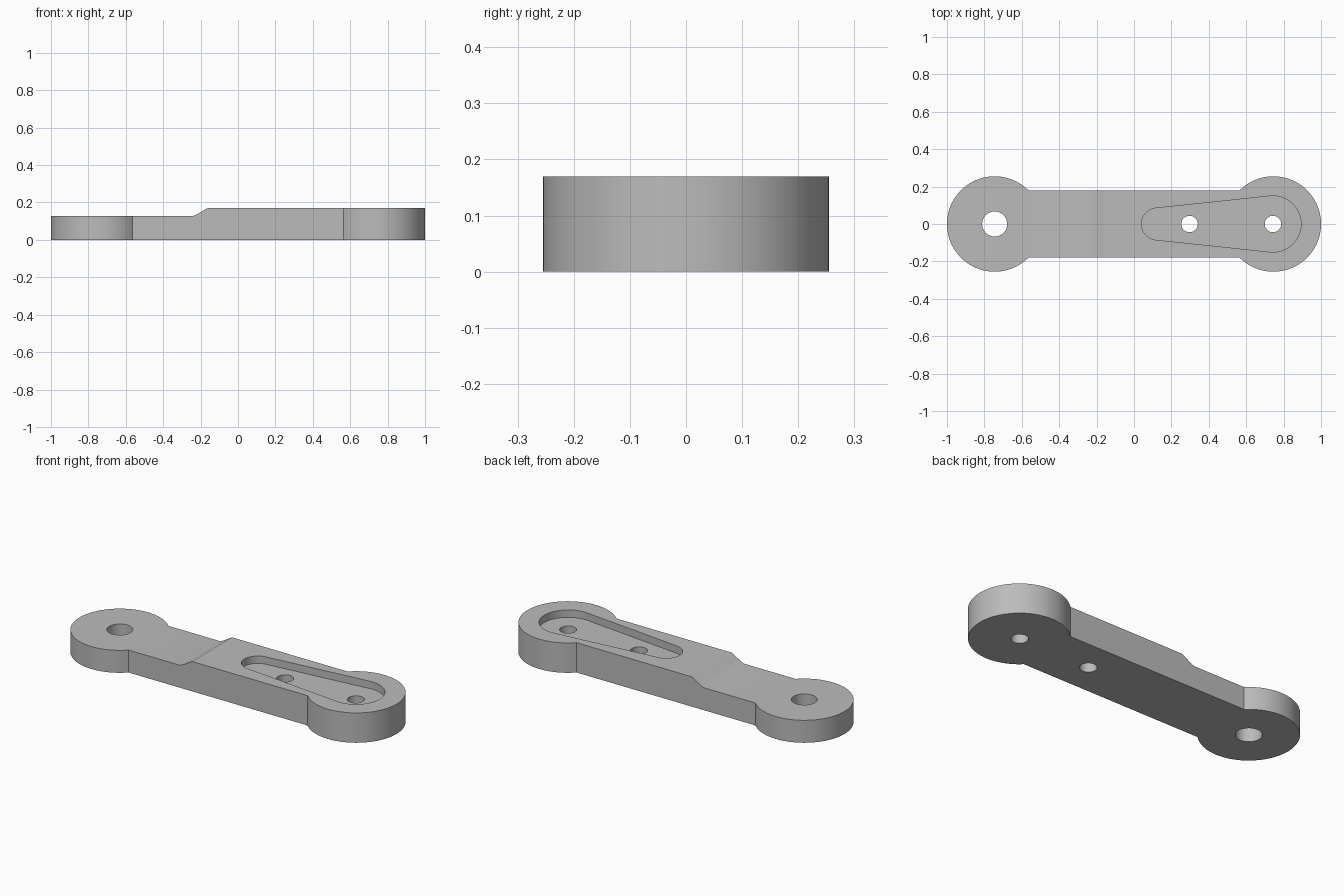
import bpy
import bmesh
from math import asin, cos, sin, pi, radians
from mathutils import Vector

if "Cube" in bpy.data.objects:
    bpy.data.objects.remove(bpy.data.objects["Cube"])

END_X, END_R, BAR_W = 0.745, 0.255, 0.18
LOW, TOP = 0.128, 0.17
STEPS = 64


def arc(cx, r, a0, a1, n=STEPS):
    angles = [a0 + (a1 - a0) * i / n for i in range(n + 1)]
    return [(cx + r * cos(a), r * sin(a)) for a in angles]


def prism(name, points, start, depth, axis="z"):
    """Extrude a closed outline along z, or an x-z profile along y."""
    bm = bmesh.new()
    place = (lambda u, v: (u, v, start)) if axis == "z" else (lambda u, v: (u, start, v))
    face = bm.faces.new([bm.verts.new(place(u, v)) for u, v in points])
    out = bmesh.ops.extrude_face_region(bm, geom=[face])
    shift = Vector((0, 0, depth)) if axis == "z" else Vector((0, depth, 0))
    bmesh.ops.translate(bm, vec=shift,
                        verts=[g for g in out["geom"] if isinstance(g, bmesh.types.BMVert)])
    bmesh.ops.recalc_face_normals(bm, faces=bm.faces)
    mesh = bpy.data.meshes.new(name)
    bm.to_mesh(mesh)
    bm.free()
    obj = bpy.data.objects.new(name, mesh)
    bpy.context.collection.objects.link(obj)
    return obj


grey = bpy.data.materials.new("plain grey")
grey.use_nodes = True
colour = (0.5, 0.5, 0.5, 1)
grey.diffuse_color = colour
grey.node_tree.nodes["Principled BSDF"].inputs["Base Color"].default_value = colour

# Link arm: straight bar with a round boss at each end
neck = asin(BAR_W / END_R)
outline = arc(END_X, END_R, neck - pi, pi - neck) + arc(-END_X, END_R, neck, 2 * pi - neck)
arm = prism("link_arm", outline, 0, TOP)
arm.data.materials.append(grey)

# Lowered end with a softened ramp
ramp = [(-1.1, LOW), (-0.245, LOW), (-0.234, LOW + 0.002), (-0.224, LOW + 0.006),
        (-0.163, TOP), (-0.163, 0.3), (-1.1, 0.3)]
cutters = [prism("step_cutter", ramp, -0.4, 0.8, "y")]

# Tapered pocket
small_x, small_r, big_x, big_r = 0.125, 0.085, 0.743, 0.15
tilt = pi / 2 + asin((big_r - small_r) / (big_x - small_x))
pocket = arc(big_x, big_r, -tilt, tilt) + arc(small_x, small_r, tilt, 2 * pi - tilt)
cutters.append(prism("pocket_cutter", pocket, LOW, 0.2))

# Through holes
for x, r in ((-END_X, 0.067), (0.297, 0.044), (big_x, 0.044)):
    cutters.append(prism("hole_cutter", arc(x, r, 0, 2 * pi)[:-1], -0.1, 0.5))

bpy.ops.object.select_all(action="DESELECT")
bpy.context.view_layer.objects.active = arm
arm.select_set(True)
for cutter in cutters:
    cutter.hide_render = True
    mod = arm.modifiers.new(cutter.name, "BOOLEAN")
    mod.operation = "DIFFERENCE"
    mod.solver = "EXACT"
    mod.object = cutter
    bpy.ops.object.modifier_apply(modifier=mod.name)
    bpy.data.objects.remove(cutter)

bpy.ops.object.shade_smooth_by_angle(angle=radians(14))
